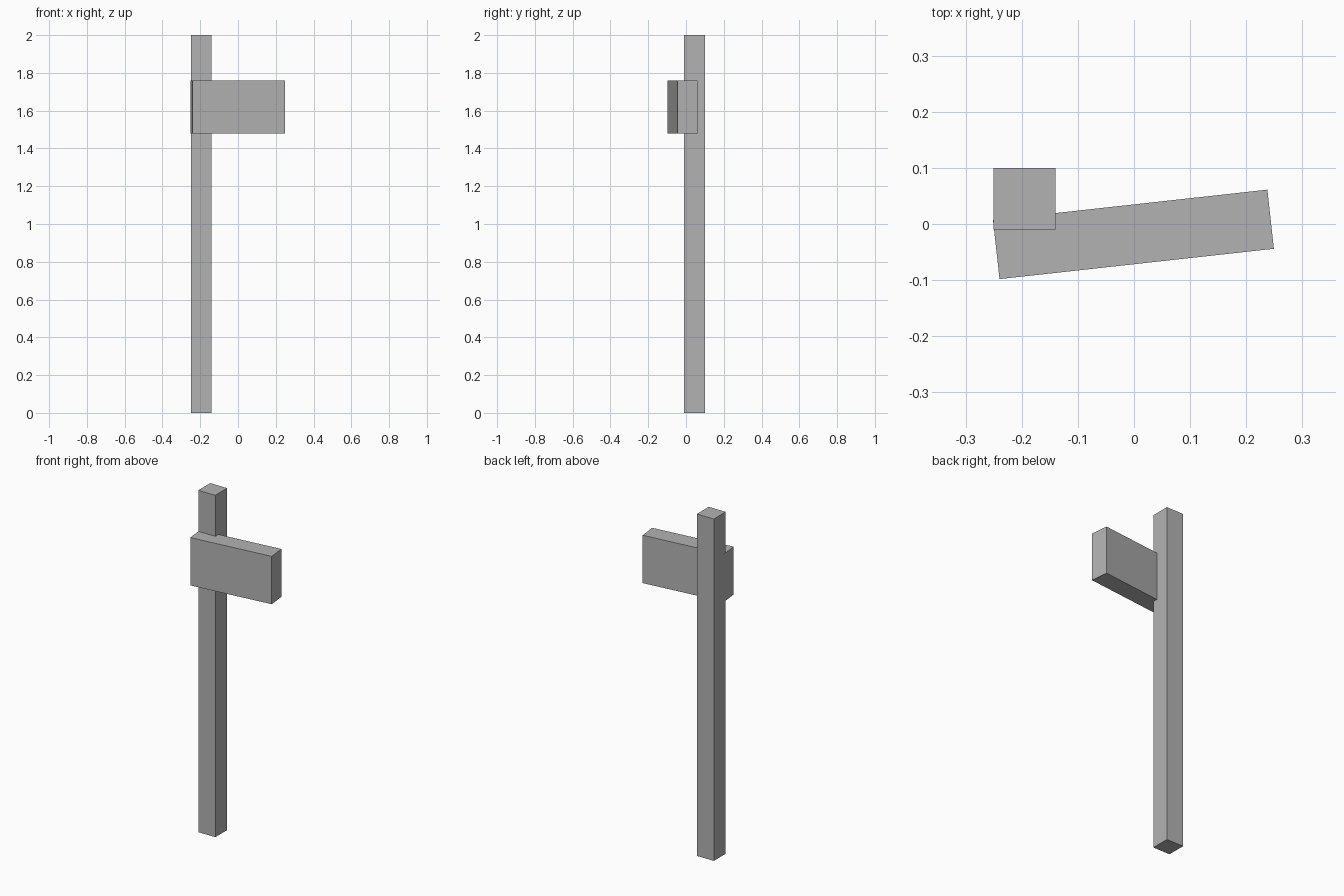
import bpy
import math

if "Cube" in bpy.data.objects:
    bpy.data.objects.remove(bpy.data.objects["Cube"])

grey = bpy.data.materials.new("plain_grey")
grey.diffuse_color = (0.45, 0.45, 0.45, 1.0)
grey.use_nodes = True
grey.node_tree.nodes["Principled BSDF"].inputs["Base Color"].default_value = grey.diffuse_color


def box(name, center, size, turn=0.0):
    """Add a box with a given size, turned about the vertical axis."""
    bpy.ops.mesh.primitive_cube_add(size=1, location=center)
    ob = bpy.context.object
    ob.name = name
    ob.scale = size
    ob.rotation_euler.z = turn
    ob.data.materials.append(grey)
    return ob


# Upright square post
box("post", (-0.195, 0.045, 1.0), (0.11, 0.11, 2.0))

# Sign board, slightly turned and fixed to the front of the post
box("sign_board", (-0.001, -0.0185, 1.62), (0.492, 0.106, 0.28), math.radians(6.3))
